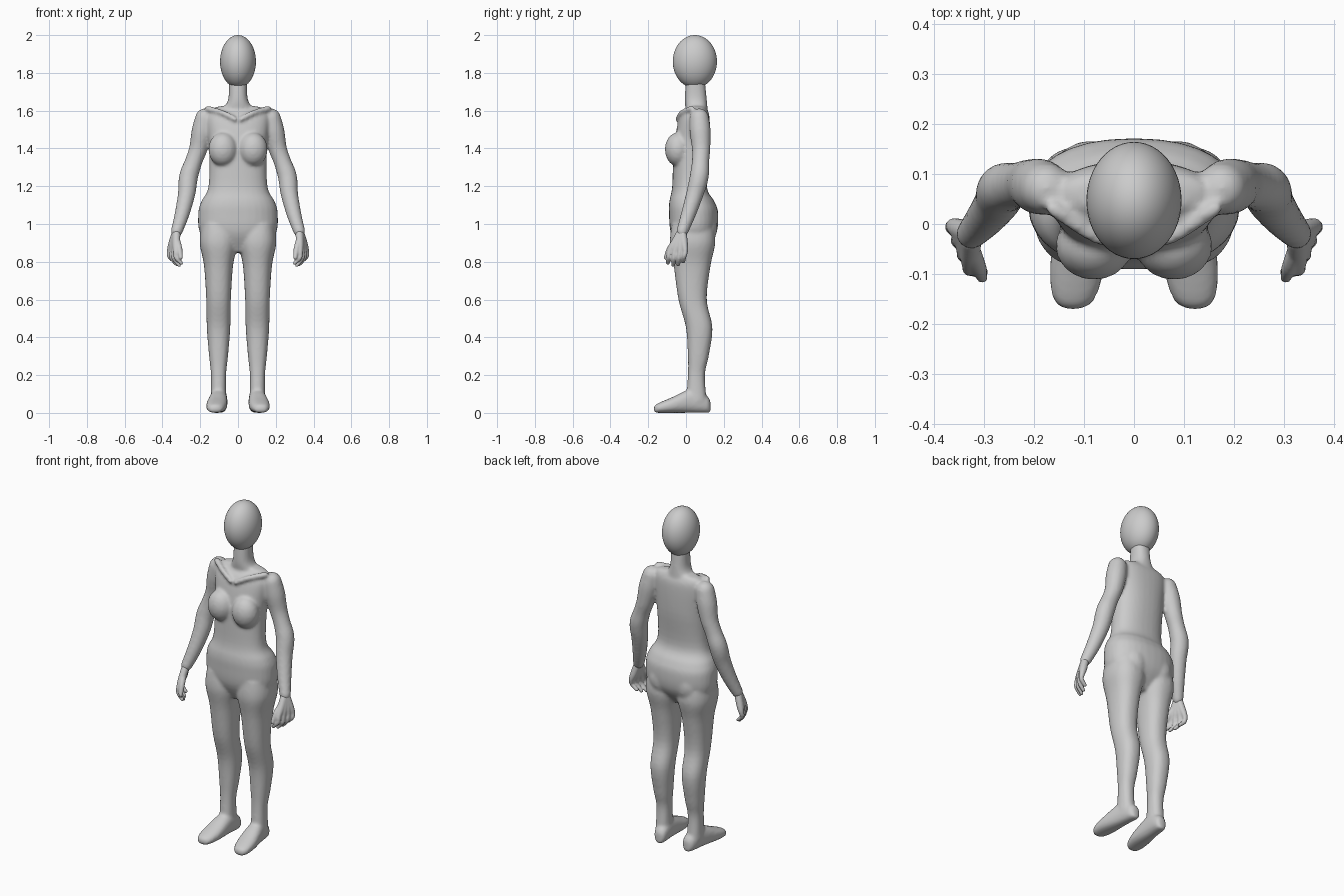
import bpy, bmesh, math
from mathutils import Matrix, Vector

if "Cube" in bpy.data.objects:
    bpy.data.objects.remove(bpy.data.objects["Cube"])

GREY = (0.6, 0.6, 0.6, 1)
clay = bpy.data.materials.new("light grey")
clay.use_nodes = True
clay.diffuse_color = GREY
clay.node_tree.nodes["Principled BSDF"].inputs["Base Color"].default_value = GREY


def smooth_path(keys, steps=5):
    """Flowing curve through a list of equally long number tuples."""
    points = [Vector(key) for key in (keys[0], *keys, keys[-1])]
    path = []
    for before, start, end, after in zip(points, points[1:], points[2:], points[3:]):
        leave, arrive = (end - before) / 2, (after - start) / 2
        for i in range(steps):
            t = i / steps
            ease = t * t * (3 - 2 * t)
            path.append(start.lerp(end, ease) + leave * t * (1 - t) ** 2 - arrive * t * t * (1 - t))
    return path + [points[-1]]


def skin(bm, rings):
    """Close a stack of point rings into a solid."""
    rows = [[bm.verts.new(point) for point in ring] for ring in rings]
    faces = [bm.faces.new(rows[0]), bm.faces.new(rows[-1])]
    for lower, upper in zip(rows, rows[1:]):
        for i in range(len(lower)):
            faces.append(bm.faces.new((lower[i - 1], lower[i], upper[i], upper[i - 1])))
    bmesh.ops.recalc_face_normals(bm, faces=faces)


def outline(half_width, low, high, count=32, power=2.3):
    """Rounded section, half_width to each side and from low to high."""
    points = []
    for i in range(count):
        angle = math.tau * i / count
        c, s = math.cos(angle), math.sin(angle)
        u = half_width * math.copysign(abs(c) ** (2 / power), c)
        v = (high - low) / 2 * math.copysign(abs(s) ** (2 / power), s)
        points.append((u, v + (low + high) / 2))
    return points


def column(bm, x, sections):
    """Upright form from sections of (height, half width, front, back)."""
    skin(bm, [[(x + u, v, height) for u, v in outline(half_width, front, back)]
              for height, half_width, front, back in smooth_path(sections)])


def ball(bm, centre, size, segments=20):
    placing = Matrix.Translation(centre) @ Matrix.Diagonal((*size, 1))
    bmesh.ops.create_uvsphere(bm, u_segments=segments, v_segments=segments // 2 + 2,
                              radius=1, matrix=placing)


def tube(bm, side, keys):
    """Round-ended limb along (x, y, z, radius)."""
    path = smooth_path(keys)
    rings = []
    for i, (x, y, z, radius) in enumerate(path):
        along = path[min(i + 1, len(path) - 1)].xyz - path[max(i - 1, 0)].xyz
        turn = along.to_track_quat('Z', 'Y')
        ring = [Vector((x, y, z)) + turn @ Vector((u, v, 0))
                for u, v in outline(radius, -radius, radius, count=20, power=2)]
        rings.append([(p.x * side, p.y, p.z) for p in ring])
    skin(bm, rings)
    for x, y, z, radius in (keys[0], keys[-1]):
        ball(bm, (x * side, y, z), (radius, radius, radius), segments=16)


def finish(bm, name, voxel=None, rounds=0):
    """Make the object; with a voxel size, fuse and soften its pieces."""
    mesh = bpy.data.meshes.new(name)
    bm.to_mesh(mesh)
    bm.free()
    mesh.materials.append(clay)
    for polygon in mesh.polygons:
        polygon.use_smooth = True
    part = bpy.data.objects.new(name, mesh)
    bpy.context.collection.objects.link(part)
    if voxel:
        fuse = part.modifiers.new("fuse", 'REMESH')
        fuse.mode = 'VOXEL'
        fuse.voxel_size = voxel
        fuse.use_smooth_shade = True
        soften = part.modifiers.new("soften", 'SMOOTH')
        soften.factor = 0.5
        soften.iterations = rounds


def add_leg(bm, side):
    column(bm, 0.103 * side, [
        (1.0, 0.09, -0.075, 0.145), (0.9, 0.1, -0.085, 0.155), (0.78, 0.077, -0.065, 0.13),
        (0.6, 0.065, -0.04, 0.11), (0.45, 0.062, 0, 0.14), (0.3, 0.05, 0.01, 0.12),
        (0.2, 0.04, 0.01, 0.1), (0.06, 0.042, 0, 0.11)])


def add_foot(bm, side):
    # Sections run from heel to toe as (y, half width, top), splaying outward
    sections = [(0.13, 0.015, 0.06), (0.11, 0.036, 0.09), (0.03, 0.046, 0.125),
                (-0.08, 0.055, 0.08), (-0.15, 0.042, 0.05), (-0.17, 0.015, 0.035)]
    skin(bm, [[(side * (0.105 - y / 10) + u, y, v) for u, v in outline(half_width, 0, top)]
              for y, half_width, top in smooth_path(sections)])


def add_arm(bm, side):
    shoulder = (0.175, 0.07, 1.56, 0.052)
    elbow = (0.262, 0.07, 1.25, 0.051)
    wrist = (0.325, -0.02, 0.96, 0.031)
    tube(bm, side, [shoulder, (0.19, 0.075, 1.49, 0.056), (0.21, 0.08, 1.4, 0.049),
                    (0.235, 0.077, 1.33, 0.046), elbow, (0.272, 0.047, 1.16, 0.046),
                    (0.297, 0.012, 1.05, 0.039), wrist])


def add_curves(bm, side):
    # Breast, collarbone and buttock
    ball(bm, (0.08 * side, -0.043, 1.395), (0.077, 0.069, 0.09))
    tube(bm, side, [(0.016, -0.044, 1.555, 0.013), (0.08, -0.024, 1.588, 0.014),
                    (0.16, 0.03, 1.611, 0.016)])
    ball(bm, (0.085 * side, 0.085, 0.985), (0.085, 0.082, 0.105))


def add_hand(bm, side):
    # Four fingers run from the wrist through the palm, little finger first
    wrist = Vector((0.325, -0.02, 0.97))
    last_knuckle, first_knuckle = Vector((0.362, -0.004, 0.855)), Vector((0.328, -0.086, 0.855))
    for i, length in enumerate((0.055, 0.07, 0.073, 0.062)):
        knuckle = last_knuckle.lerp(first_knuckle, i / 3)
        root = wrist.lerp(knuckle, 0.2)
        bend = knuckle + Vector((0, -0.006, -length / 2))
        tip = knuckle + Vector((-0.028, -0.01, -length))
        tube(bm, side, [(*root, 0.021), (*root.lerp(knuckle, 0.6), 0.02), (*knuckle, 0.015),
                        (*bend, 0.0125), (*tip, 0.01)])
    # Thumb
    tube(bm, side, [(0.325, -0.05, 0.915, 0.018), (0.311, -0.085, 0.87, 0.016),
                    (0.303, -0.107, 0.822, 0.011)])


# Head
bm = bmesh.new()
ball(bm, (0, 0.047, 1.86), (0.095, 0.117, 0.14), segments=48)
finish(bm, "head")

# Torso, neck and limbs fused into one skin
bm = bmesh.new()
column(bm, 0, [(0.85, 0.11, -0.03, 0.09), (0.95, 0.2, -0.08, 0.16), (1.06, 0.21, -0.09, 0.17),
               (1.12, 0.194, -0.088, 0.15), (1.2, 0.156, -0.073, 0.11), (1.4, 0.153, -0.065, 0.125),
               (1.56, 0.165, -0.035, 0.125), (1.61, 0.14, 0.01, 0.11), (1.625, 0.08, 0.015, 0.1)])
column(bm, 0, [(1.76, 0.048, 0, 0.1), (1.66, 0.052, -0.007, 0.11), (1.6, 0.085, 0, 0.115)])
for side in (1, -1):
    for add_part in (add_leg, add_foot, add_arm, add_curves):
        add_part(bm, side)
finish(bm, "body", voxel=0.009, rounds=5)

# Hands
for side, name in ((1, "left_hand"), (-1, "right_hand")):
    bm = bmesh.new()
    add_hand(bm, side)
    finish(bm, name, voxel=0.005, rounds=3)
